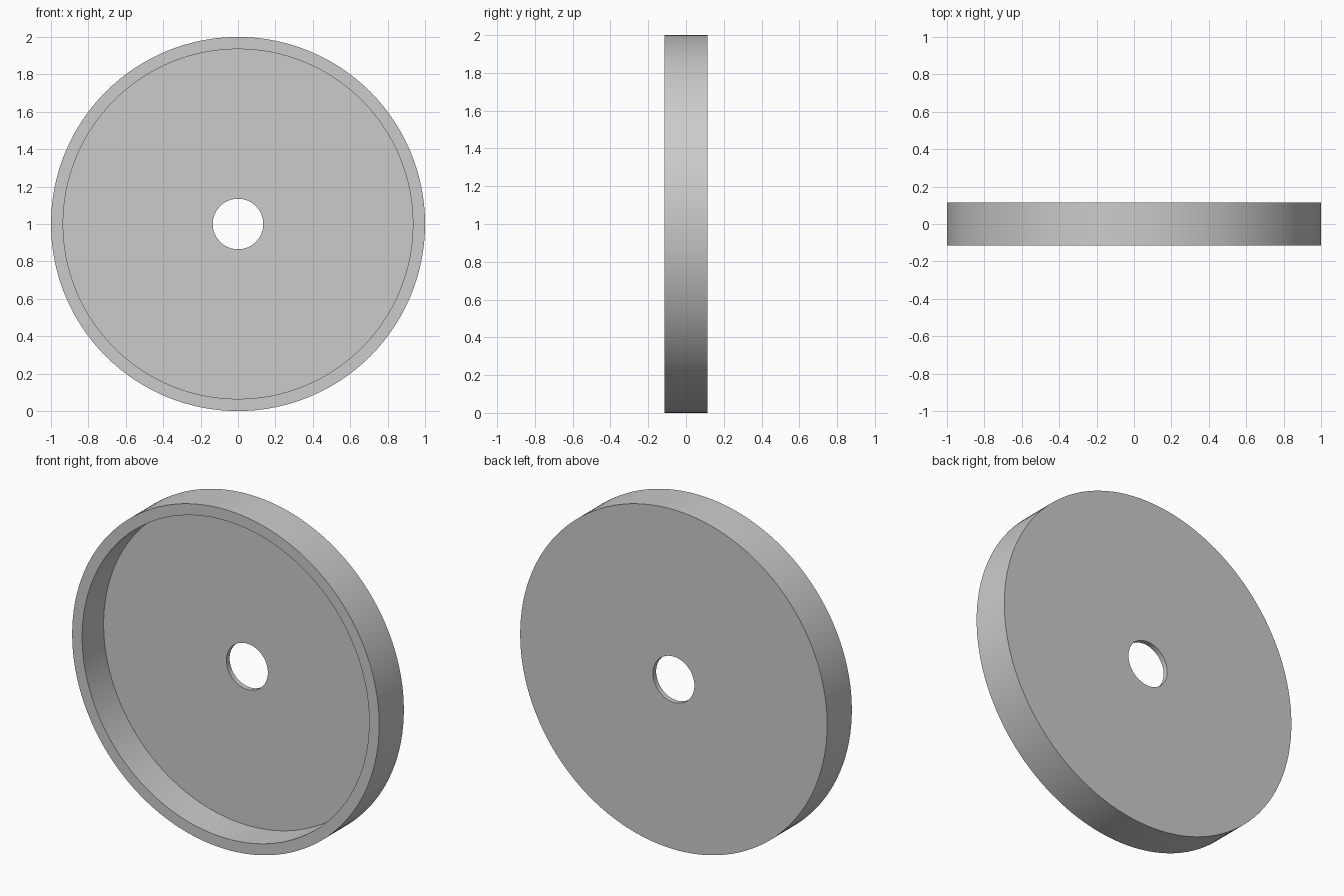
import bpy
import bmesh
import math
from mathutils import Matrix, Vector

cube = bpy.data.objects.get("Cube")
if cube:
    bpy.data.objects.remove(cube, do_unlink=True)

SEGMENTS = 128
OUTER, INNER, HOLE = 1.0, 0.935, 0.135
HALF_DEPTH, FLOOR = 0.115, 0.03

grey = bpy.data.materials.new("plain grey")
grey.use_nodes = True
colour = (0.6, 0.6, 0.6, 1)
grey.diffuse_color = colour
grey.node_tree.nodes["Principled BSDF"].inputs["Base Color"].default_value = colour

# Closed cross-section (radius, depth): rim, recessed web and centre hole
floor_front = HALF_DEPTH - FLOOR
section = [
    (HOLE, floor_front), (INNER, floor_front), (INNER, -HALF_DEPTH),
    (OUTER, -HALF_DEPTH), (OUTER, HALF_DEPTH), (HOLE, HALF_DEPTH),
]

# Revolve the section about the front-to-back axis
bm = bmesh.new()
rings = []
for i in range(SEGMENTS):
    turn = Matrix.Rotation(math.tau * i / SEGMENTS, 4, "Y")
    rings.append([bm.verts.new(turn @ Vector((r, y, 0))) for r, y in section])
for i, ring in enumerate(rings):
    following = rings[(i + 1) % SEGMENTS]
    for j in range(len(section)):
        k = (j + 1) % len(section)
        bm.faces.new((ring[j], ring[k], following[k], following[j]))
bmesh.ops.recalc_face_normals(bm, faces=bm.faces)
mesh = bpy.data.meshes.new("dished_disc")
bm.to_mesh(mesh)
bm.free()
mesh.materials.append(grey)

disc = bpy.data.objects.new("dished_disc", mesh)
disc.location.z = OUTER
bpy.context.collection.objects.link(disc)

# Smooth round walls with crisp rim edges
bpy.ops.object.select_all(action="DESELECT")
disc.select_set(True)
bpy.context.view_layer.objects.active = disc
bpy.ops.object.shade_smooth_by_angle(angle=math.radians(30))
